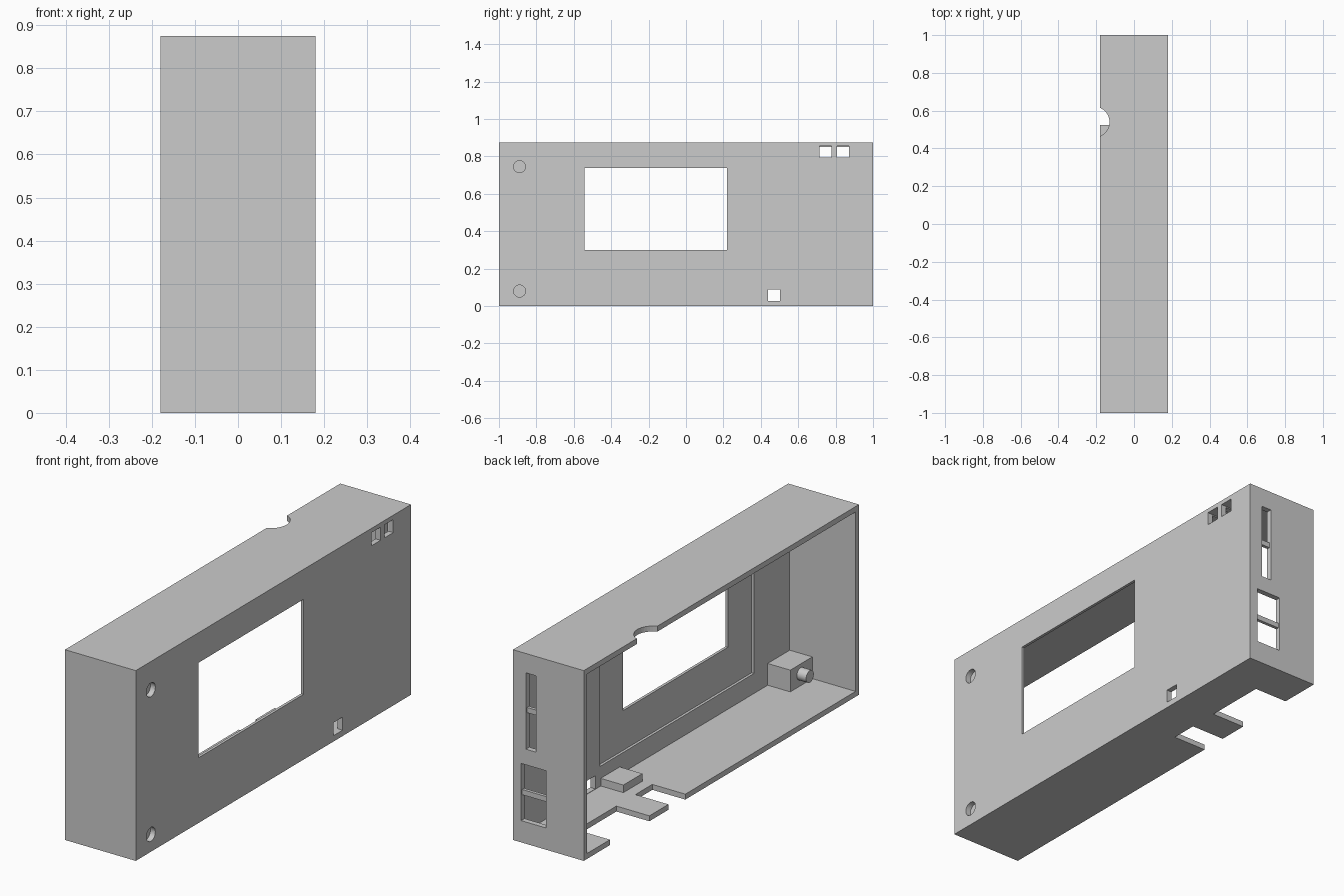
import bpy
from math import radians

cube = bpy.data.objects.get("Cube")
if cube:
    bpy.data.objects.remove(cube, do_unlink=True)

grey = bpy.data.materials.new("plain grey")
grey.use_nodes = True
grey.diffuse_color = (0.6, 0.6, 0.6, 1)
grey.node_tree.nodes["Principled BSDF"].inputs["Base Color"].default_value = (0.6, 0.6, 0.6, 1)


def finish(ob, name):
    ob.name = name
    ob.data.materials.clear()
    ob.data.materials.append(grey)
    return ob


def box(name, x, y, z):
    """Box from (min, max) pairs along each axis."""
    bpy.ops.mesh.primitive_cube_add(size=1, location=[sum(r) / 2 for r in (x, y, z)])
    ob = bpy.context.object
    ob.scale = [r[1] - r[0] for r in (x, y, z)]
    bpy.ops.object.transform_apply(location=True, rotation=True, scale=True)
    return finish(ob, name)


def rod(name, radius, length, centre, along_x=True):
    bpy.ops.mesh.primitive_cylinder_add(vertices=40, radius=radius, depth=length, location=centre,
                                        rotation=(0, radians(90) if along_x else 0, 0))
    bpy.ops.object.transform_apply(location=True, rotation=True, scale=True)
    return finish(bpy.context.object, name)


def cut(target, cutter):
    mod = target.modifiers.new("cut", "BOOLEAN")
    mod.operation = "DIFFERENCE"
    mod.solver = "EXACT"
    mod.object = cutter
    bpy.context.view_layer.objects.active = target
    bpy.ops.object.modifier_apply(modifier=mod.name)
    bpy.data.objects.remove(cutter, do_unlink=True)


W, H, T = 0.18, 0.875, 0.025      # half depth, height, wall thickness
INNER = W - T                     # inside of the face panel
POST_Y, POST_Z = -0.89, (0.08, 0.745)

# Hollow case, open at the -x side
case = box("case", (-W, W), (-1, 1), (0, H))
cut(case, box("cavity", (-W - 0.1, INNER), (-1 + T, 1 - T), (T, H - T)))

# Display recess and window in the face panel
cut(case, box("recess", (0.1, INNER + 0.012), (-0.716, 0.404), (0.117, 0.845)))
cut(case, box("window", (0.1, 0.3), (-0.543, 0.219), (0.3, 0.737)))

# Small square openings in the face panel
for y, z in ((0.714, 0.795), (0.806, 0.795), (0.438, 0.027)):
    cut(case, box("opening", (0.1, 0.3), (y, y + 0.065), (z, z + 0.06)))

# Round screw recesses
for z in POST_Z:
    cut(case, rod("screw_hole", 0.032, 0.1, (INNER + 0.05 - 0.002, POST_Y, z)))

# Connector slots in the end wall
SLOTS = (((0.063, 0.114), (0.435, 0.786), 0.612), ((0.013, 0.139), (0.1, 0.363), 0.228))
for x, z, bar in SLOTS:
    cut(case, box("slot", x, (0.9, 1.1), z))

# Notches in the floor, scoop in the top
for y in ((0.262, 0.385), (0.523, 0.81)):
    cut(case, box("notch", (-0.3, -0.012), y, (-0.1, 0.1)))
cut(case, rod("scoop", 0.081, 0.3, (-0.211, 0.54, H), along_x=False))

# Bars across the slots
for i, (x, z, bar) in enumerate(SLOTS):
    box(f"slot_bar_{i + 1}", (x[0] - 0.005, x[1] + 0.005), (0.977, 0.992), (bar - 0.012, bar + 0.012))

# Mounting posts with locating pegs
for place, z, span in (("lower", POST_Z[0], (T - 0.005, 0.125)),
                       ("upper", POST_Z[1], (0.7, H - T + 0.005))):
    box(place + "_post", (0.04, INNER), (-0.98, -0.815), span)
    peg = rod(place + "_peg", 0.028, 0.065, (0.025, POST_Y, z))
    bpy.ops.object.shade_smooth_by_angle(angle=radians(30))

# Support block on the floor
box("floor_block", (0.04, INNER + 0.005), (0.26, 0.398), (T - 0.005, 0.06))
